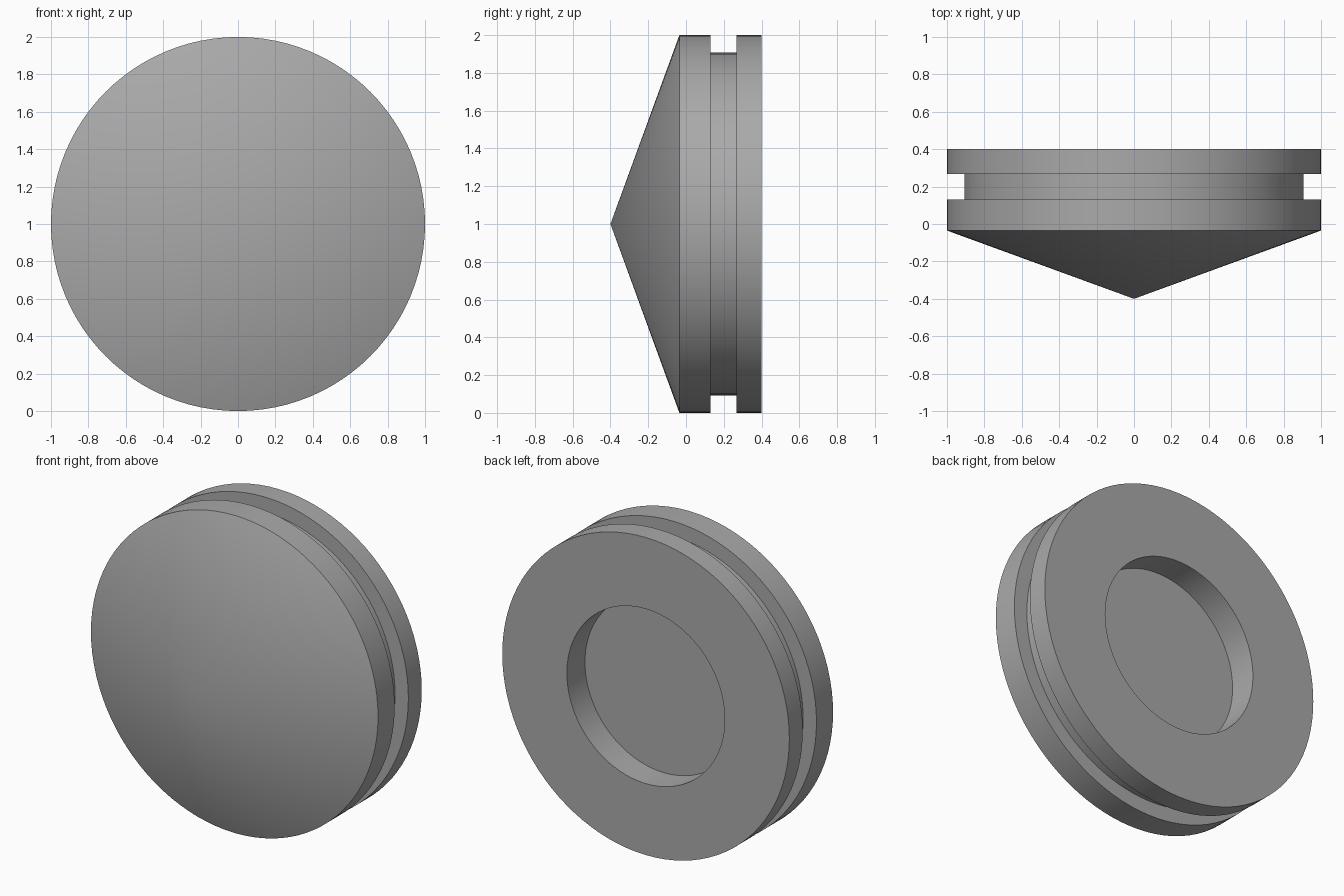
import bpy
import bmesh
from math import pi, radians
from mathutils import Matrix

SEGMENTS = 96

cube = bpy.data.objects.get("Cube")
if cube:
    bpy.data.objects.remove(cube, do_unlink=True)

# Plain grey body colour
grey = bpy.data.materials.new("plain grey")
grey.use_nodes = True
colour = (0.4, 0.4, 0.4, 1.0)
grey.diffuse_color = colour
grey.node_tree.nodes["Principled BSDF"].inputs["Base Color"].default_value = colour


def turned_part(name, profile):
    """Spin a (radius, y) profile about the horizontal front-to-back axis."""
    bm = bmesh.new()
    points = [bm.verts.new((r, y, 0)) for r, y in profile]
    edges = [bm.edges.new(pair) for pair in zip(points, points[1:])]
    bmesh.ops.spin(bm, geom=points + edges, cent=(0, 0, 0), axis=(0, 1, 0),
                   angle=2 * pi, steps=SEGMENTS, use_duplicate=False)
    bmesh.ops.remove_doubles(bm, verts=bm.verts, dist=0.0001)
    bmesh.ops.recalc_face_normals(bm, faces=bm.faces)
    bmesh.ops.transform(bm, matrix=Matrix.Translation((0, 0, 1)), verts=bm.verts)
    mesh = bpy.data.meshes.new(name)
    bm.to_mesh(mesh)
    bm.free()
    mesh.materials.append(grey)
    obj = bpy.data.objects.new(name, mesh)
    bpy.context.collection.objects.link(obj)
    bpy.ops.object.select_all(action="DESELECT")
    obj.select_set(True)
    bpy.context.view_layer.objects.active = obj
    bpy.ops.object.shade_smooth_by_angle(angle=radians(15))
    return obj


# Conical nose, grooved rim and round recess in the back
turned_part("grooved_cone_disc", [
    (0, -0.4), (1, -0.035),
    (1, 0.13), (0.907, 0.13), (0.907, 0.267), (1, 0.267),
    (1, 0.4), (0.55, 0.4),
    (0.55, 0.22), (0, 0.22),
])
